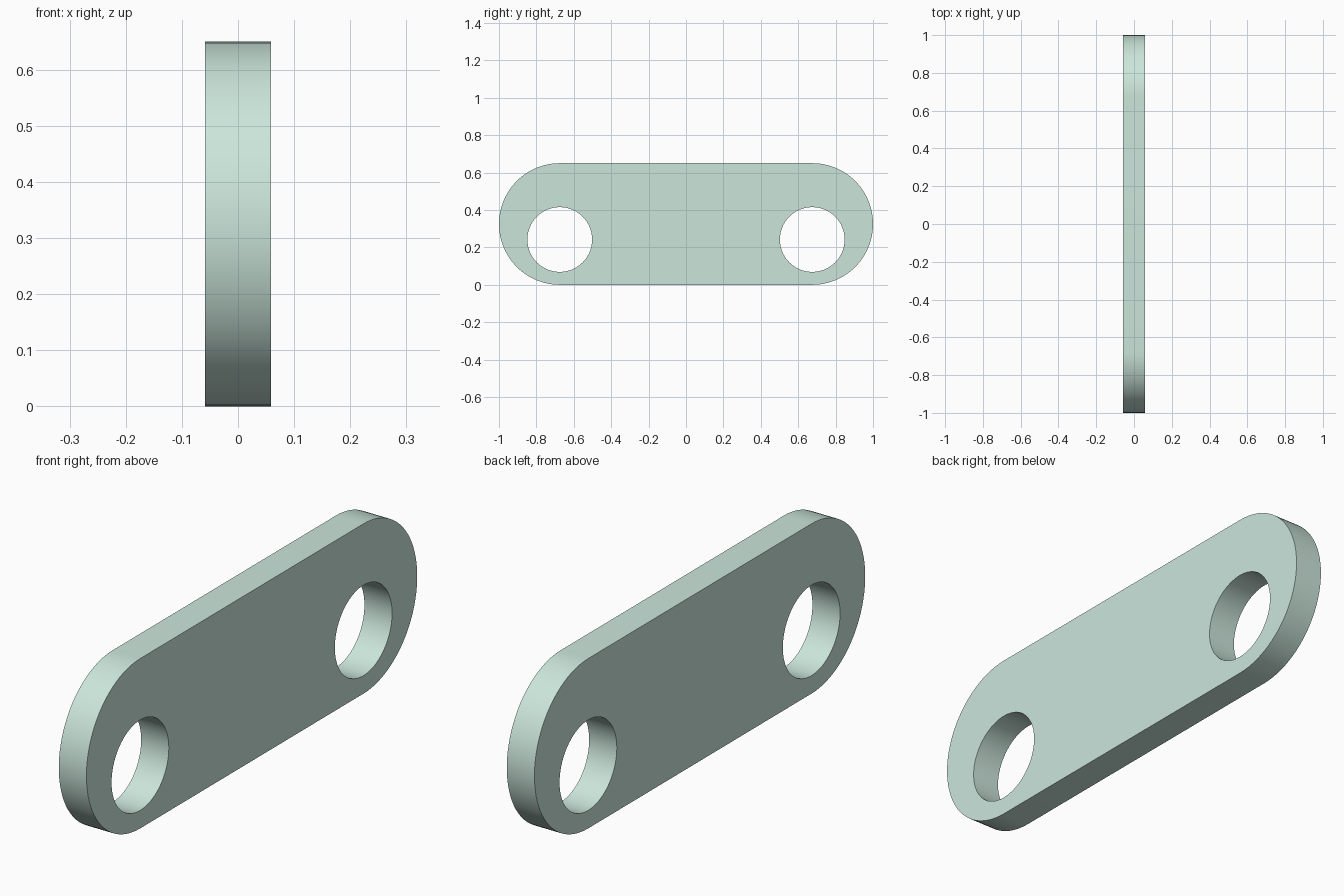
import bpy, bmesh
from math import pi, sin, cos, radians

if "Cube" in bpy.data.objects:
    bpy.data.objects.remove(bpy.data.objects["Cube"])

HALF_T = 0.0585          # half thickness along x
R, CY = 0.325, 0.675     # end radius and end centre
HOLE_R, HOLE_Z = 0.173, 0.242
SEG = 48


def arc(cy, cz, r, a0, a1, n):
    return [(cy + r * cos(a0 + (a1 - a0) * i / n),
             cz + r * sin(a0 + (a1 - a0) * i / n)) for i in range(n + 1)]


def prism(name, outline, half):
    """Extrude a closed (y, z) outline along x."""
    bm = bmesh.new()
    face = bm.faces.new([bm.verts.new((-half, y, z)) for y, z in outline])
    ext = bmesh.ops.extrude_face_region(bm, geom=[face], use_keep_orig=True)
    verts = [v for v in ext["geom"] if isinstance(v, bmesh.types.BMVert)]
    bmesh.ops.translate(bm, verts=verts, vec=(2 * half, 0, 0))
    bmesh.ops.recalc_face_normals(bm, faces=bm.faces[:])
    mesh = bpy.data.meshes.new(name)
    bm.to_mesh(mesh)
    bm.free()
    obj = bpy.data.objects.new(name, mesh)
    bpy.context.collection.objects.link(obj)
    return obj


# Plate with round ends
outline = arc(CY, R, R, -pi / 2, pi / 2, SEG) + arc(-CY, R, R, pi / 2, 3 * pi / 2, SEG)
plate = prism("link_plate", outline, HALF_T)
bpy.context.view_layer.objects.active = plate
plate.select_set(True)

# Two round holes, set below the centre line
for side in (-1, 1):
    circle = arc(side * CY, HOLE_Z, HOLE_R, 0, 2 * pi, 2 * SEG)[:-1]
    cutter = prism("hole_cutter", circle, HALF_T * 2)
    cutter.hide_render = True
    mod = plate.modifiers.new("hole", 'BOOLEAN')
    mod.operation = 'DIFFERENCE'
    mod.solver = 'EXACT'
    mod.object = cutter
    bpy.ops.object.modifier_apply(modifier=mod.name)
    bpy.data.objects.remove(cutter)

bpy.ops.object.shade_smooth_by_angle(angle=radians(30))

# Pale green finish
mat = bpy.data.materials.new("pale_green")
mat.diffuse_color = (0.60, 0.79, 0.71, 1)
mat.use_nodes = True
mat.node_tree.nodes["Principled BSDF"].inputs["Base Color"].default_value = mat.diffuse_color
plate.data.materials.clear()
plate.data.materials.append(mat)
